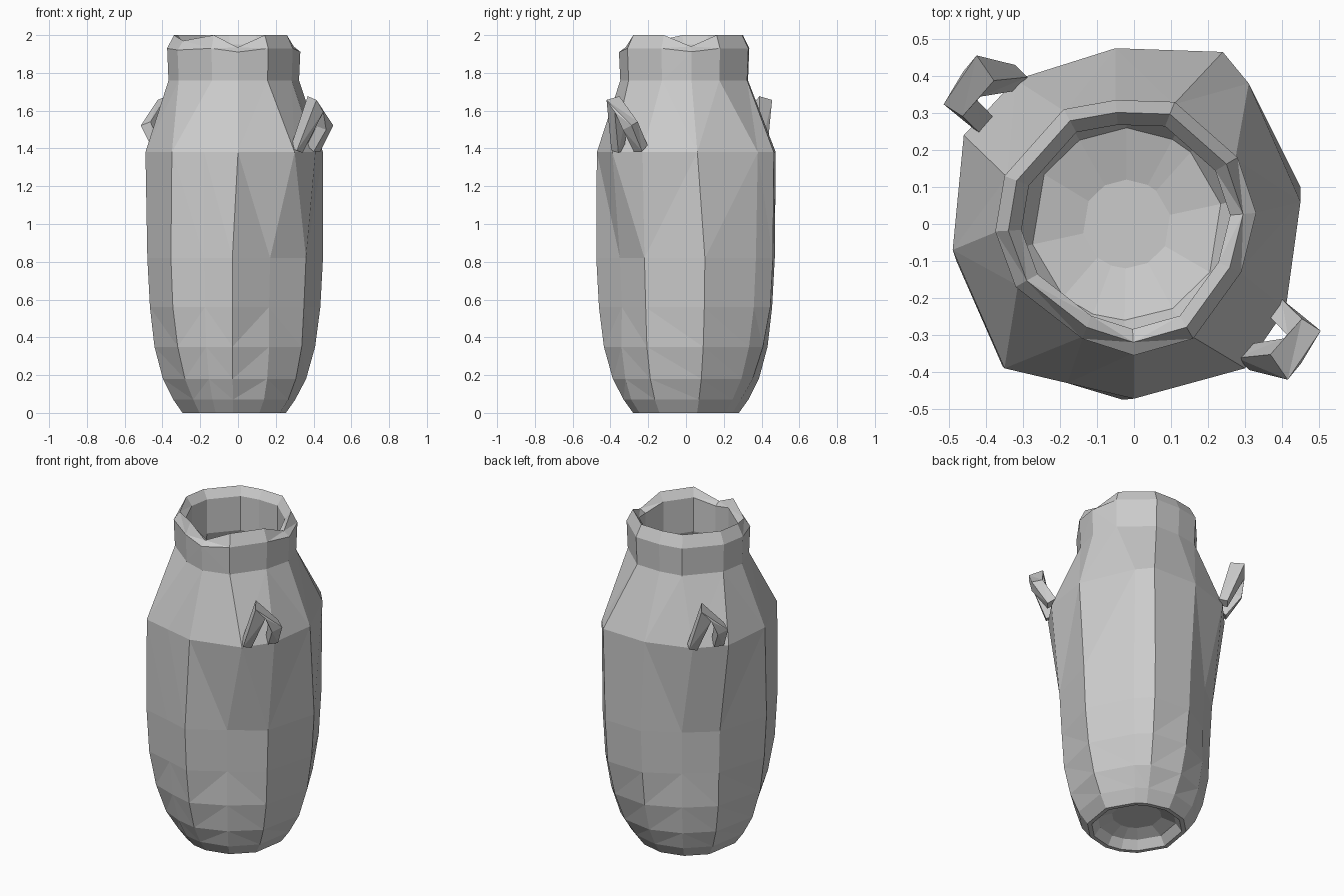
import bpy, bmesh, math
from mathutils import Vector, Matrix

if "Cube" in bpy.data.objects:
    bpy.data.objects.remove(bpy.data.objects["Cube"])

# Matching 12-sided cross-sections, anticlockwise from the left side
BODY = [(-.49, -.07), (-.35, -.39), (-.18, -.43), (0, -.472), (.30, -.39), (.41, -.23),
        (.45, .06), (.31, .38), (.24, .465), (-.05, .475), (-.32, .39), (-.46, .24)]
WAIST = [(-.48, -.10), (-.355, -.385), (-.18, -.43), (-.03, -.475), (.17, -.35), (.36, -.22),
         (.45, .10), (.31, .37), (.23, .46), (-.02, .47), (-.22, .355), (-.385, .22)]
NECK = [(-.375, -.02), (-.32, -.17), (-.14, -.31), (0, -.355), (.16, -.31), (.29, -.13),
        (.33, .03), (.28, .18), (.11, .33), (-.05, .335), (-.19, .31), (-.35, .13)]
CENTRE = Vector((-.02, 0))
DIPS = {1: .03, 3: .065, 6: .06}      # worn notches in the rim


def scaled(section, s):
    return [CENTRE + (Vector(p) - CENTRE) * s for p in section]


def circle(r):
    # round section whose columns follow the waist's directions
    return [CENTRE + (Vector(p) - CENTRE).normalized() * r for p in WAIST]


def blend(a, b, t):
    return [p.lerp(q, t) for p, q in zip(a, b)]


def finish(bm, name):
    bmesh.ops.triangulate(bm, faces=bm.faces[:])
    bmesh.ops.recalc_face_normals(bm, faces=bm.faces[:])
    mesh = bpy.data.meshes.new(name)
    bm.to_mesh(mesh)
    bm.free()
    ob = bpy.data.objects.new(name, mesh)
    bpy.context.collection.objects.link(ob)
    return ob


def skin(bm, rings):
    # rings of vertices bridged in order, with both ends capped
    n = len(rings[0])
    for lo, hi in zip(rings, rings[1:]):
        for i in range(n):
            j = (i + 1) % n
            bm.faces.new((lo[i], lo[j], hi[j], hi[i]))
    bm.faces.new(rings[0])
    bm.faces.new(rings[-1])


# Hollow jar: recessed underside, outer wall, rim, inner wall, floor
sections = [
    (.08, circle(.14), 0), (.05, circle(.22), 0), (0, circle(.255), 0),
    (0, circle(.28), 0), (.07, circle(.33), 0),
    (.18, blend(circle(.385), scaled(WAIST, .825), .35), 0),
    (.35, blend(circle(.43), scaled(WAIST, .92), .65), 0),
    (.56, scaled(WAIST, .97), 0),
    (.82, scaled(WAIST, 1), 0), (1.38, scaled(BODY, 1), 0),
    (1.76, scaled(NECK, .98), 0), (1.93, scaled(NECK, 1), .3),
    (2.0, scaled(NECK, .9), 1), (1.95, scaled(NECK, .80), .5),
    (1.74, scaled(NECK, .80), 0),
    (1.36, scaled(BODY, .88), 0), (.82, scaled(WAIST, .88), 0),
    (.30, circle(.36), 0), (.16, circle(.26), 0), (.12, circle(.12), 0),
]
bm = bmesh.new()
rings = []
for z, pts, dip in sections:
    rings.append([bm.verts.new((p[0], p[1], z - dip * DIPS.get(i, 0)))
                  for i, p in enumerate(pts)])
skin(bm, rings)
finish(bm, "jar_body")


# Small chunky looped lug handles on opposite shoulders
def lug(name, matrix):
    path = [Vector(p) for p in ((.31, -.36, 1.39), (.41, -.365, 1.635),
                                (.46, -.295, 1.52), (.40, -.24, 1.40))]
    radii = (.035, .06, .045, .04)
    out = Vector((.77, -.64, 0))
    bm = bmesh.new()
    rings = []
    for i, (p, r) in enumerate(zip(path, radii)):
        t = (path[min(i + 1, 3)] - path[max(i - 1, 0)]).normalized()
        u = (out - t * out.dot(t)).normalized()
        v = t.cross(u)
        rings.append([bm.verts.new(matrix @ (p + (u * math.cos(a) + v * math.sin(a)) * r))
                      for a in (math.pi / 4 + k * math.pi / 2 for k in range(4))])
    skin(bm, rings)
    finish(bm, name)


lug("right_lug_handle", Matrix.Identity(4))
lug("left_lug_handle", Matrix.Translation((-.01, .035, 0)) @ Matrix.Rotation(math.pi, 4, 'Z'))
